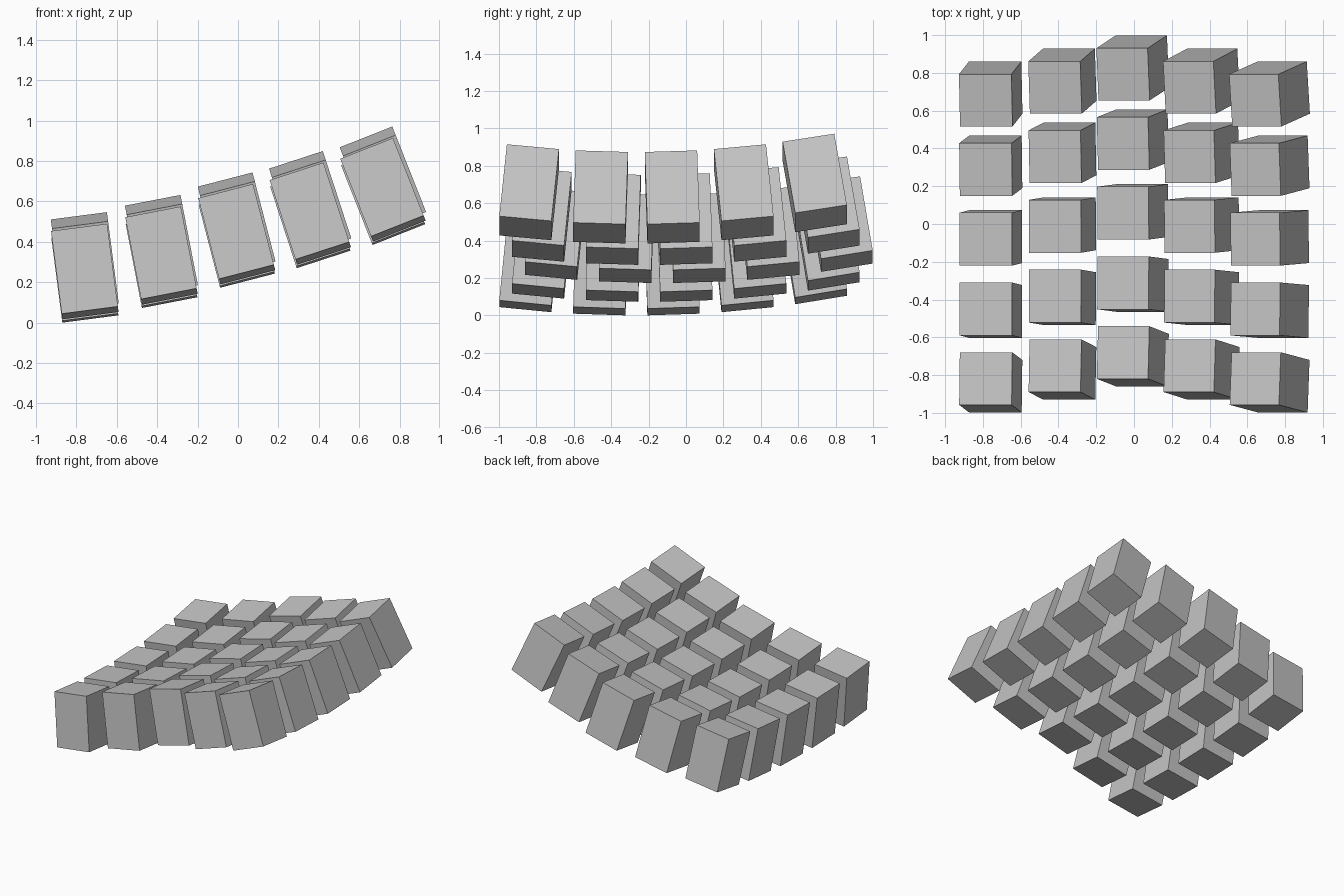
import bpy
from math import radians, sin, cos
from mathutils import Matrix, Vector

cube = bpy.data.objects.get("Cube")
if cube:
    bpy.data.objects.remove(cube, do_unlink=True)

# One plain grey for every block
grey = bpy.data.materials.new("mid_grey")
grey.use_nodes = True
colour = (0.55, 0.55, 0.55, 1)
grey.diffuse_color = colour
grey.node_tree.nodes["Principled BSDF"].inputs["Base Color"].default_value = colour

WIDTH, HEIGHT = 0.28, 0.415
BOWL_RADIUS = 5.645      # curve of each column, front to back
ROW_STEP = 3.75

# Top centre of each column at the lowest point of its curve: x, stagger in y, z
columns = [(-0.785, -0.265, 0.431),
           (-0.418, -0.197, 0.508),
           (-0.058, -0.127, 0.611),
           (0.294, -0.197, 0.709),
           (0.642, -0.265, 0.823)]


def add_block(name, top_centre, tilt, pitch):
    """Upright block hung below its top centre, pitched then tilted sideways."""
    bpy.ops.mesh.primitive_cube_add(size=1)
    block = bpy.context.object
    block.name = name
    shape = Matrix.Translation((0, 0, -HEIGHT / 2)) @ Matrix.Diagonal((WIDTH, WIDTH, HEIGHT, 1))
    block.data.transform(shape)
    block.matrix_world = (Matrix.Translation(top_centre)
                          @ Matrix.Rotation(-tilt, 4, 'Y')
                          @ Matrix.Rotation(pitch, 4, 'X'))
    block.data.materials.append(grey)


# Grid of blocks, each column tilted more and each row following the bowl
for c, (x, y, z) in enumerate(columns):
    tilt = radians(7.4 + 3.55 * c)
    for r in range(5):
        pitch = radians((r - 1.5) * ROW_STEP)
        top = Vector((x, y + BOWL_RADIUS * sin(pitch), z + BOWL_RADIUS * (1 - cos(pitch))))
        add_block(f"block_column_{c + 1}_row_{r + 1}", top, tilt, pitch)
